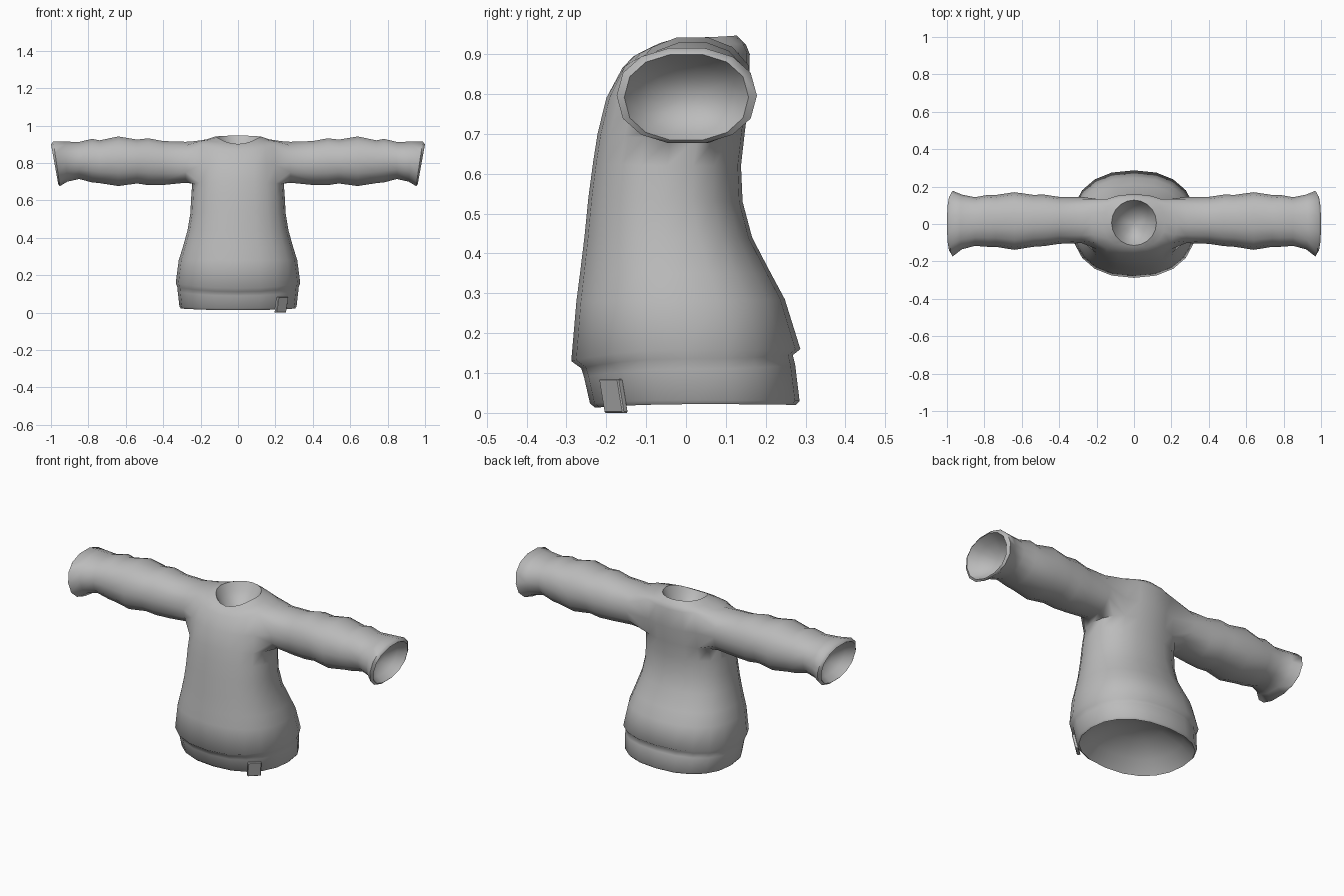
import bpy, bmesh
from math import sin, cos, pi, atan2, radians, copysign
from mathutils import Vector

if "Cube" in bpy.data.objects:
    bpy.data.objects.remove(bpy.data.objects["Cube"], do_unlink=True)

grey = bpy.data.materials.new("wool_grey")
grey.use_nodes = True
COLOUR = (0.5, 0.5, 0.5, 1)
grey.diffuse_color = COLOUR
grey.node_tree.nodes["Principled BSDF"].inputs["Base Color"].default_value = COLOUR

N = 20   # columns round the body
M = 14   # columns round a sleeve


def finish(bm, name, angle):
    loose = [v for v in bm.verts if not v.link_faces]
    bmesh.ops.delete(bm, geom=loose, context='VERTS')
    bmesh.ops.recalc_face_normals(bm, faces=bm.faces[:])
    mesh = bpy.data.meshes.new(name)
    bm.to_mesh(mesh)
    bm.free()
    mesh.materials.append(grey)
    ob = bpy.data.objects.new(name, mesh)
    bpy.context.collection.objects.link(ob)
    bpy.ops.object.select_all(action='DESELECT')
    ob.select_set(True)
    bpy.context.view_layer.objects.active = ob
    bpy.ops.object.shade_smooth_by_angle(angle=radians(angle))
    return ob


def power(v, p):
    return copysign(abs(v) ** p, v)


def body_ring(bm, rx, front, back, zf, zs, zb, p=0.87):
    """Rounded ring with its own height at front, side and back."""
    mid, ry = (front + back) / 2, (back - front) / 2
    ring = []
    for j in range(N):
        c, s = cos(2 * pi * j / N), sin(2 * pi * j / N)
        z = zs + ((zb if s > 0 else zf) - zs) * s * s
        ring.append(bm.verts.new((rx * power(c, p), mid + ry * power(s, p), z)))
    return ring


def sleeve_ring(bm, side, x, y0, y1, z0, z1, lean=0):
    """Ring across a sleeve; lean pushes the top outward."""
    ring = []
    for i in range(M):
        a = pi + 2 * pi * i / M
        c, s = power(cos(a), 0.9), power(sin(a), 0.9)
        ring.append(bm.verts.new((side * (x + lean * s),
                                  (y0 + y1) / 2 + c * (y1 - y0) / 2,
                                  (z0 + z1) / 2 + s * (z1 - z0) / 2)))
    return ring


def skin(bm, a, b, skip=()):
    n = len(a)
    for j in range(n):
        if j not in skip:
            k = (j + 1) % n
            bm.faces.new((a[j], a[k], b[k], b[j]))


def bowl(bm, ring, depth):
    """Close an opening with a hollow that sinks along depth."""
    centre = sum((v.co for v in ring), Vector()) / len(ring)
    depth = Vector(depth)
    for scale, sink in ((0.8, 0.45), (0.45, 0.85)):
        inner = [bm.verts.new(centre + (v.co - centre) * scale / last_scale(scale)
                              + depth * (sink - last_sink(sink))) for v in ring]
        skin(bm, ring, inner)
        ring = inner
        centre = sum((v.co for v in ring), Vector()) / len(ring)
    tip = bm.verts.new(centre + depth * 0.15)
    for j, v in enumerate(ring):
        bm.faces.new((v, ring[(j + 1) % len(ring)], tip))


def last_scale(scale):
    return 0.8 if scale < 0.8 else 1


def last_sink(sink):
    return 0.45 if sink > 0.45 else 0


# Hem and body: half width, front y, back y, then z at front, side, back
BODY = [
    (0.305, -0.228, 0.276, 0.013, 0.022, 0.020),
    (0.313, -0.241, 0.285, 0.024, 0.032, 0.030),
    (0.322, -0.256, 0.274, 0.09, 0.11, 0.12),
    (0.324, -0.263, 0.268, 0.112, 0.136, 0.145),
    (0.333, -0.288, 0.287, 0.13, 0.158, 0.16),
    (0.317, -0.275, 0.248, 0.28, 0.28, 0.285),
    (0.295, -0.266, 0.213, 0.35, 0.35, 0.35),
    (0.270, -0.255, 0.166, 0.44, 0.44, 0.44),
    (0.255, -0.245, 0.142, 0.54, 0.53, 0.53),
    (0.250, -0.233, 0.138, 0.63, 0.62, 0.62),
    (0.245, -0.222, 0.147, 0.70, 0.69, 0.70),
    (0.242, -0.200, 0.158, 0.79, 0.79, 0.79),
    (0.230, -0.160, 0.160, 0.865, 0.917, 0.90),
    (0.165, -0.132, 0.150, 0.895, 0.927, 0.925),
    (0.120, -0.115, 0.128, 0.902, 0.942, 0.947, 1),
]
HOLE = 10   # row where the arm holes begin
ARM = {1: (18, 19, 0, 1, 2), -1: (7, 8, 9, 10, 11)}

# Sleeve: x, y range, z range, lean
SLEEVE = [
    (0.28, -0.102, 0.145, 0.692, 0.916),
    (0.40, -0.106, 0.145, 0.680, 0.920),
    (0.48, -0.118, 0.157, 0.679, 0.935),
    (0.54, -0.122, 0.156, 0.688, 0.928),
    (0.64, -0.138, 0.170, 0.674, 0.945),
    (0.74, -0.122, 0.155, 0.690, 0.924),
    (0.78, -0.122, 0.156, 0.694, 0.932),
    (0.85, -0.117, 0.143, 0.712, 0.915),
    (0.92, -0.135, 0.157, 0.698, 0.917, 0.008),
    (0.97, -0.174, 0.178, 0.674, 0.918, 0.018),
    (0.98, -0.155, 0.157, 0.682, 0.902, 0.02),
]

bm = bmesh.new()
rings = [body_ring(bm, *row) for row in BODY]
for r in range(len(rings) - 1):
    skip = ARM[1] + ARM[-1] if r in (HOLE, HOLE + 1) else ()
    skin(bm, rings[r], rings[r + 1], skip)
bowl(bm, rings[0], (0, 0, 0.14))
bowl(bm, rings[-1], (0, 0, -0.1))

# Sleeves grown from the arm holes
for side, cols in ARM.items():
    span = cols + ((cols[-1] + 1) % N,)
    edge = [rings[r][j] for r in (HOLE, HOLE + 2) for j in span]
    edge += [rings[HOLE + 1][span[0]], rings[HOLE + 1][span[-1]]]
    centre = sum((v.co for v in edge), Vector()) / len(edge)
    edge.sort(key=lambda v: (atan2(v.co.z - centre.z, v.co.y - centre.y)
                             + pi + 0.25) % (2 * pi))
    last = edge
    for row in SLEEVE:
        ring = sleeve_ring(bm, side, *row)
        skin(bm, last, ring)
        last = ring
    bowl(bm, last, (-0.1 * side, 0, 0))
finish(bm, "sweater", 75)

# Small cloth tag lying on the hem, on the left of the front
bm = bmesh.new()
bmesh.ops.create_cube(bm, size=1)
for v in bm.verts:
    v.co = Vector((v.co.x * 0.072, v.co.y * 0.018, v.co.z * 0.085))
    v.co.y -= v.co.z * 0.22
bmesh.ops.bevel(bm, geom=bm.edges[:], offset=0.003, segments=1, affect='EDGES')
low = min(v.co.z for v in bm.verts)
tag = finish(bm, "hem_tag", 30)
tag.rotation_euler.z = radians(42)
tag.location = (0.232, -0.182, -low)
